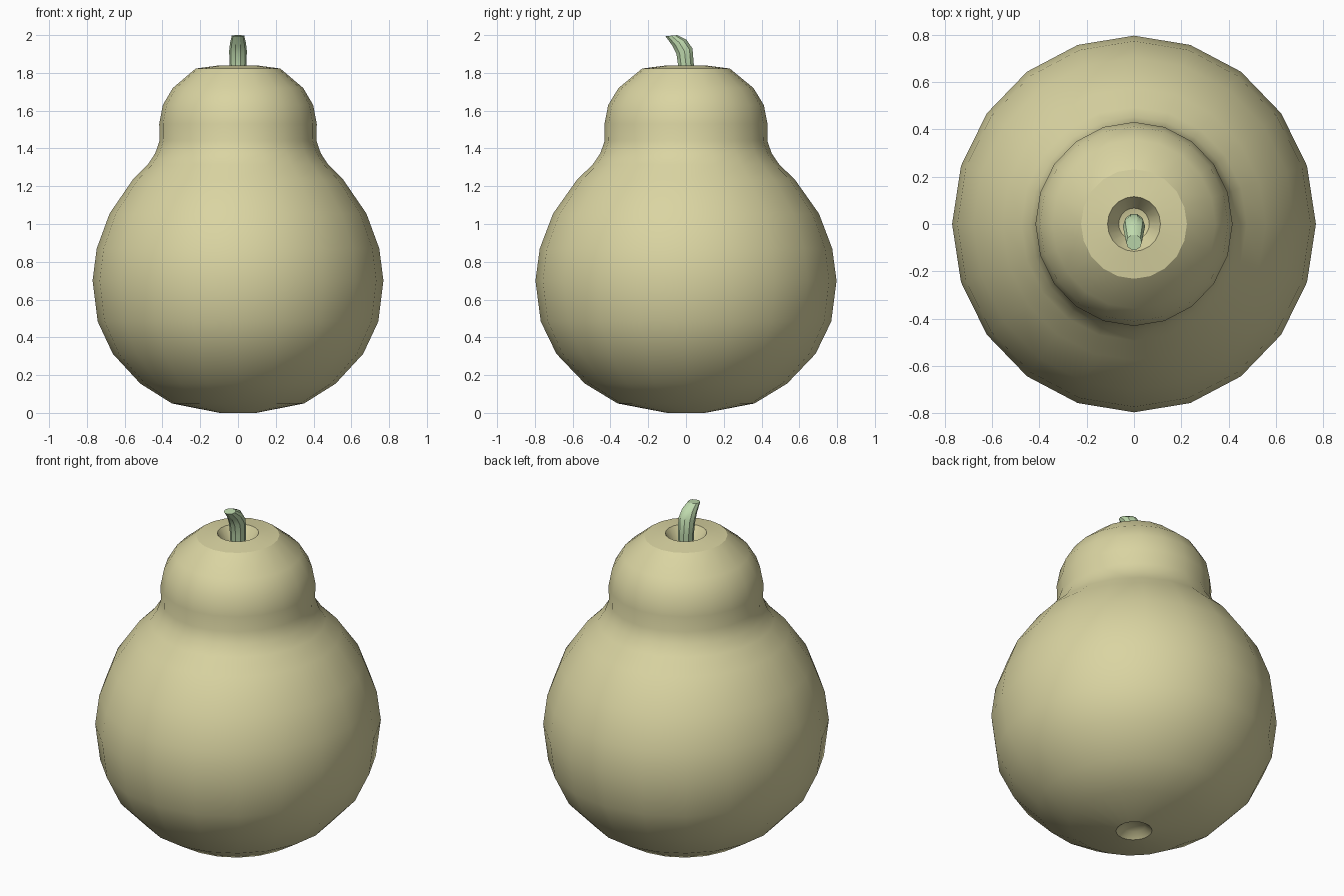
import bpy, bmesh, math
from mathutils import Vector, Matrix

if "Cube" in bpy.data.objects:
    bpy.data.objects.remove(bpy.data.objects["Cube"])


def make_object(name, rings, color, cap_ends=False):
    """Skin a list of vertex rings; a ring of one point is a pole."""
    bm = bmesh.new()
    loops = [[bm.verts.new(p) for p in ring] for ring in rings]
    for a, b in zip(loops, loops[1:]):
        n = max(len(a), len(b))
        for i in range(n):
            j = (i + 1) % n
            if len(a) == 1:
                bm.faces.new((a[0], b[j], b[i]))
            elif len(b) == 1:
                bm.faces.new((a[i], a[j], b[0]))
            else:
                bm.faces.new((a[i], a[j], b[j], b[i]))
    if cap_ends:
        bm.faces.new(loops[0][::-1])
        bm.faces.new(loops[-1])
    bmesh.ops.recalc_face_normals(bm, faces=bm.faces)
    mesh = bpy.data.meshes.new(name)
    bm.to_mesh(mesh)
    bm.free()
    obj = bpy.data.objects.new(name, mesh)
    bpy.context.collection.objects.link(obj)
    mat = bpy.data.materials.new(name + "_color")
    mat.diffuse_color = color
    mat.use_nodes = True
    mat.node_tree.nodes["Principled BSDF"].inputs["Base Color"].default_value = mat.diffuse_color
    mesh.materials.append(mat)
    bpy.ops.object.select_all(action='DESELECT')
    obj.select_set(True)
    bpy.context.view_layer.objects.active = obj
    bpy.ops.object.shade_smooth_by_angle(angle=math.radians(30))
    return obj


def circle(n, rx, ry):
    return [Vector((rx * math.cos(2 * math.pi * i / n),
                    ry * math.sin(2 * math.pi * i / n), 0)) for i in range(n)]


# Fruit body: slightly oval lathe, with dimples at the bottom and the top
profile = [(0, 0.04), (0.06, 0.03), (0.097, 0.0), (0.35, 0.05), (0.517, 0.155),
           (0.663, 0.313), (0.743, 0.484), (0.77, 0.70), (0.748, 0.87),
           (0.68, 1.055), (0.557, 1.235), (0.477, 1.315), (0.438, 1.375),
           (0.416, 1.44), (0.417, 1.53), (0.398, 1.63), (0.345, 1.72),
           (0.224, 1.823), (0.112, 1.838), (0.065, 1.76), (0, 1.74)]
OVAL = 0.797 / 0.77
rings = [[p + Vector((0, 0, z)) for p in circle(20, r, r * OVAL)] if r
         else [Vector((0, 0, z))] for r, z in profile]
make_object("fruit_body", rings, (0.70, 0.66, 0.36, 1))

# Stem: tapered tube bending to the front (y, z, radius, tilt in degrees)
path = [(0, 1.73, 0.040, 0), (0, 1.84, 0.044, 0), (-0.008, 1.915, 0.047, 18),
        (-0.035, 1.96, 0.042, 25), (-0.078, 1.997, 0.033, 5)]
rings = []
for y, z, r, tilt in path:
    turn = Matrix.Rotation(math.radians(tilt), 3, 'X')
    rings.append([turn @ p + Vector((0, y, z)) for p in circle(10, r, r)])
make_object("stem", rings, (0.52, 0.70, 0.42, 1), cap_ends=True)
